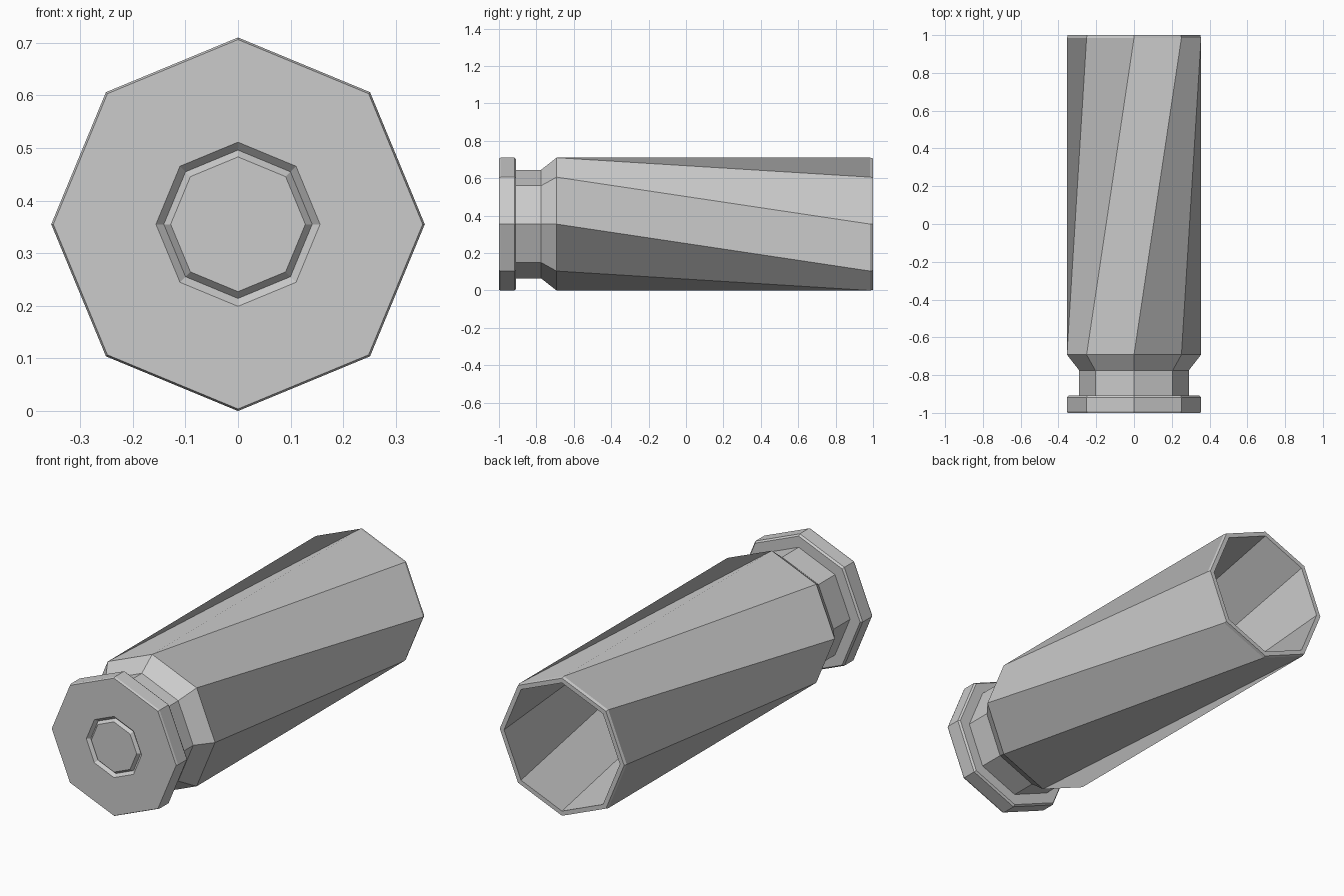
import bpy, bmesh
from math import cos, sin, pi

if "Cube" in bpy.data.objects:
    bpy.data.objects.remove(bpy.data.objects["Cube"])

SIDES, CENTRE_Z = 8, 0.355

# Profile stations from front centre, over the outside, into the hollow:
# (y, radius, octagon steps of rotation)
PROFILE = [
    (-1.0, 0.128, 0),      # flat centre cap
    (-0.985, 0.141, 0),    # V groove around the cap
    (-1.0, 0.156, 0),
    (-1.0, 0.351, 0),      # base flange
    (-0.99, 0.355, 0),
    (-0.918, 0.355, 0),
    (-0.908, 0.347, 0),
    (-0.908, 0.29, 0),     # recessed neck
    (-0.775, 0.29, 0),
    (-0.692, 0.355, 0),    # shoulder
    (0.985, 0.355, -1),    # twisted body
    (1.0, 0.351, -1),      # bevelled mouth
    (1.0, 0.327, -1),
    (-0.69, 0.327, 0),     # twisted hollow interior
]


def ring(bm, y, r, step):
    angles = [2 * pi * (i + step) / SIDES for i in range(SIDES)]
    return [bm.verts.new((r * cos(a), y, CENTRE_Z + r * sin(a))) for a in angles]


bm = bmesh.new()
rings = [ring(bm, *p) for p in PROFILE]
for k in range(len(rings) - 1):
    a, b = rings[k], rings[k + 1]
    untwist = PROFILE[k + 1][2] > PROFILE[k][2]
    for i in range(SIDES):
        j = (i + 1) % SIDES
        quad = [a[i], b[i], b[j], a[j]]
        # start corner keeps the fold of the twisted faces straight
        bm.faces.new(quad[1:] + quad[:1] if untwist else quad)

# Front cap and interior floor
bm.faces.new(rings[0])
bm.faces.new(rings[-1][::-1])

mesh = bpy.data.meshes.new("casing")
bm.to_mesh(mesh)
bm.free()
bpy.context.collection.objects.link(bpy.data.objects.new("casing", mesh))
